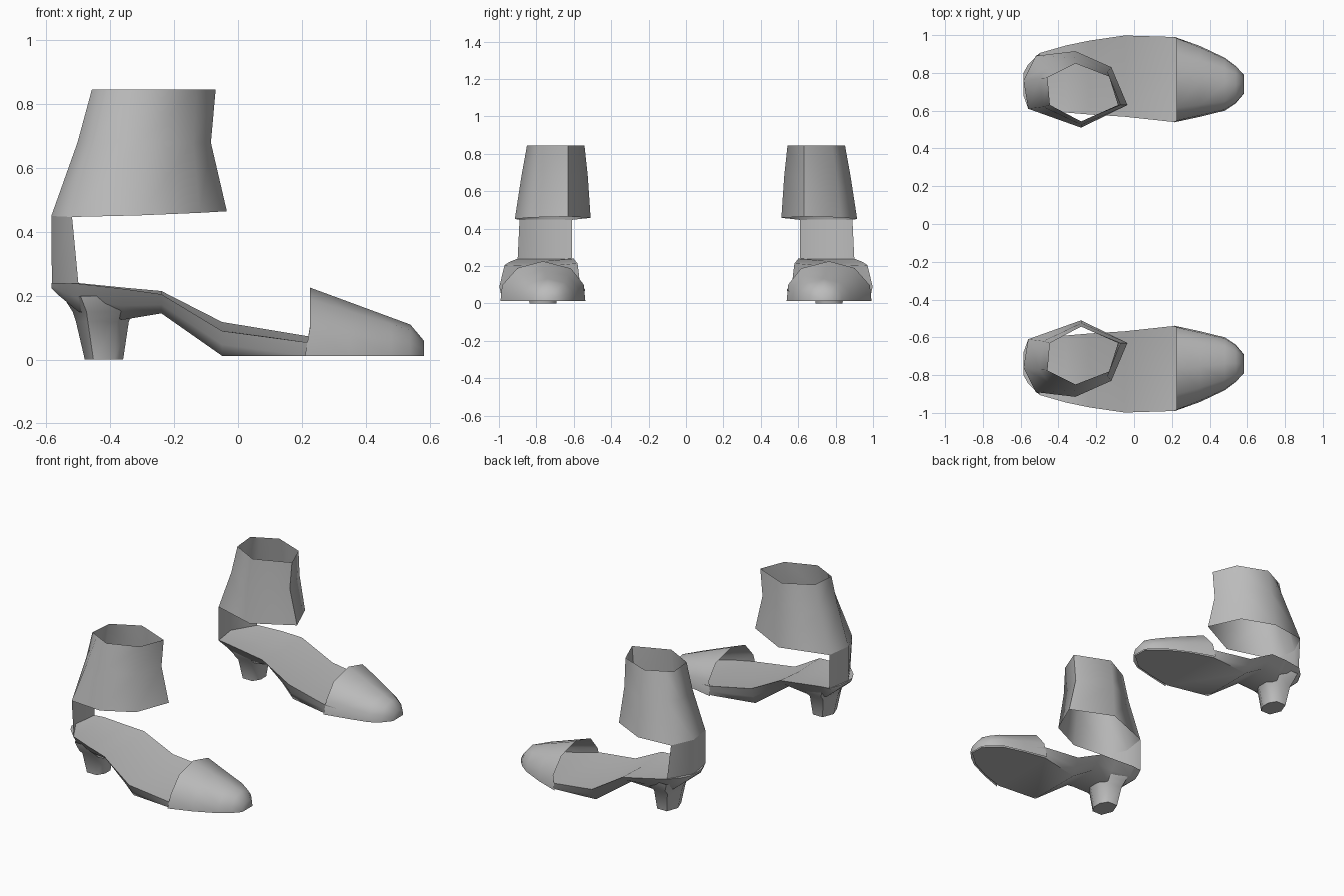
import bpy, bmesh

if "Cube" in bpy.data.objects:
    bpy.data.objects.remove(bpy.data.objects["Cube"])

mat = bpy.data.materials.new("grey")
mat.diffuse_color = (0.5, 0.5, 0.5, 1)
mat.use_nodes = True
mat.node_tree.nodes["Principled BSDF"].inputs["Base Color"].default_value = mat.diffuse_color


def loft(name, rings, side, closed=True, cap_start=False, cap_end=False, angle=60):
    """Skin a list of equal-length rings; side = 1 or -1 mirrors the shoe in y."""
    bm = bmesh.new()
    vs = [[bm.verts.new((x, y * side, z)) for x, y, z in r] for r in rings]
    n = len(vs[0])
    for a, b in zip(vs, vs[1:]):
        for i in range(n if closed else n - 1):
            j = (i + 1) % n
            bm.faces.new((a[i], a[j], b[j], b[i]))
    if cap_start:
        bm.faces.new(vs[0])
    if cap_end:
        bm.faces.new(vs[-1])
    bmesh.ops.recalc_face_normals(bm, faces=bm.faces)
    me = bpy.data.meshes.new(name)
    bm.to_mesh(me)
    bm.free()
    me.materials.append(mat)
    ob = bpy.data.objects.new(name, me)
    bpy.context.collection.objects.link(ob)
    bpy.ops.object.select_all(action='DESELECT')
    ob.select_set(True)
    bpy.context.view_layer.objects.active = ob
    bpy.ops.object.shade_smooth_by_angle(angle=angle * 3.14159 / 180)


def at(z, pts):
    return [(x, y, z) for x, y in pts]


# Body sections: x, inner y, outer y, inner rim z, outer rim z, bottom z, bottom width
BODY = [(-0.585, 0.68, 0.80, 0.24, 0.24, 0.225, 0.8),
        (-0.56, 0.61, 0.845, 0.24, 0.24, 0.20, 0.6),
        (-0.50, 0.60, 0.905, 0.24, 0.238, 0.15, 0.55),
        (-0.36, 0.59, 0.945, 0.226, 0.222, 0.125, 0.5),
        (-0.24, 0.58, 0.97, 0.215, 0.205, 0.145, 0.55),
        (-0.05, 0.568, 0.998, 0.118, 0.09, 0.012, 0.8),
        (0.21, 0.54, 0.99, 0.075, 0.055, 0.012, 0.94),
        (0.35, 0.575, 0.935, 0.05, 0.05, 0.012, 0.98),
        (0.48, 0.61, 0.87, 0.04, 0.04, 0.012, 0.98),
        (0.575, 0.695, 0.785, 0.03, 0.03, 0.012, 0.98)]


def body_ring(x, a, b, zi, zo, zb, w):
    c, h = (a + b) / 2, (b - a) / 2
    dip = min(0.012, (zi - zb) * 0.2)
    zm = (zi + zo) / 2
    k = (1 + w) / 2 + 0.04 * (1 - w)
    return [(x, a, zi), (x, c, zm - dip), (x, b, zo),
            (x, c + h * k, zb + (zo - zb) * 0.45), (x, c + h * w, zb),
            (x, c - h * w, zb), (x, c - h * k, zb + (zi - zb) * 0.45)]


# Toe cap arches: x, inner y, outer y, top z
TOE = [(0.225, 0.538, 0.992, 0.226), (0.35, 0.568, 0.942, 0.18),
       (0.48, 0.60, 0.88, 0.132), (0.54, 0.64, 0.835, 0.11), (0.582, 0.69, 0.79, 0.06)]
ARCH = [(0, 0), (0.02, 0.42), (0.17, 0.82), (0.5, 1), (0.8, 0.83), (0.98, 0.4), (1, 0)]


def toe_ring(x, a, b, top):
    back = 0.015 if x < 0.3 else 0
    return [(x - back * (h < 0.3), a + (b - a) * t, 0.012 + (top - 0.012) * h) for t, h in ARCH]


# Ankle cuff outlines, starting at the back
CUFF_LOW = [(-0.585, 0.76), (-0.52, 0.89), (-0.31, 0.915), (-0.12, 0.83),
            (-0.035, 0.63), (-0.28, 0.51), (-0.56, 0.61)]
CUFF_MID = [(-0.503, 0.77), (-0.45, 0.842), (-0.31, 0.88), (-0.14, 0.805),
            (-0.085, 0.63), (-0.28, 0.525), (-0.48, 0.62)]
CUFF_TOP = [(-0.458, 0.775), (-0.41, 0.80), (-0.31, 0.85), (-0.13, 0.78),
            (-0.07, 0.63), (-0.28, 0.543), (-0.445, 0.63)]
LOW_Z = [0.45, 0.447, 0.452, 0.46, 0.465, 0.458, 0.447]

# Heel block outline on a unit hexagon
HEX = [(-1, 0), (-0.55, 0.95), (0.55, 0.95), (1, 0.35), (1, -0.35), (0.55, -0.95), (-0.55, -0.95)]


def heel_ring(z, x0, x1, hw):
    c, h = (x0 + x1) / 2, (x1 - x0) / 2
    return [(c + h * u, 0.765 + hw * v, z) for u, v in HEX]


for side, tag in ((1, "left"), (-1, "right")):
    # Sole and footbed
    loft("shoe_body_" + tag, [body_ring(*s) for s in BODY], side,
         cap_start=True, cap_end=True, angle=50)
    # Toe cap, open at the back
    loft("toe_cap_" + tag, [toe_ring(*s) for s in TOE], side, closed=False, cap_end=True)
    # Heel block
    loft("heel_" + tag, [heel_ring(0, -0.48, -0.36, 0.075),
                         heel_ring(0.12, -0.508, -0.342, 0.095),
                         heel_ring(0.15, -0.518, -0.325, 0.125),
                         heel_ring(0.20, -0.55, -0.30, 0.14)], side, cap_start=True)
    # Ankle cuff
    low = [(x, y, z) for (x, y), z in zip(CUFF_LOW, LOW_Z)]
    loft("ankle_cuff_" + tag, [low, at(0.68, CUFF_MID), at(0.846, CUFF_TOP)], side)
    # Back strap joining cuff and shoe
    strap_low = at(0.238, [(-0.56, 0.61), (-0.583, 0.76), (-0.50, 0.90)])
    loft("back_strap_" + tag, [strap_low, [low[6], low[0], low[1]]], side, closed=False, angle=70)
